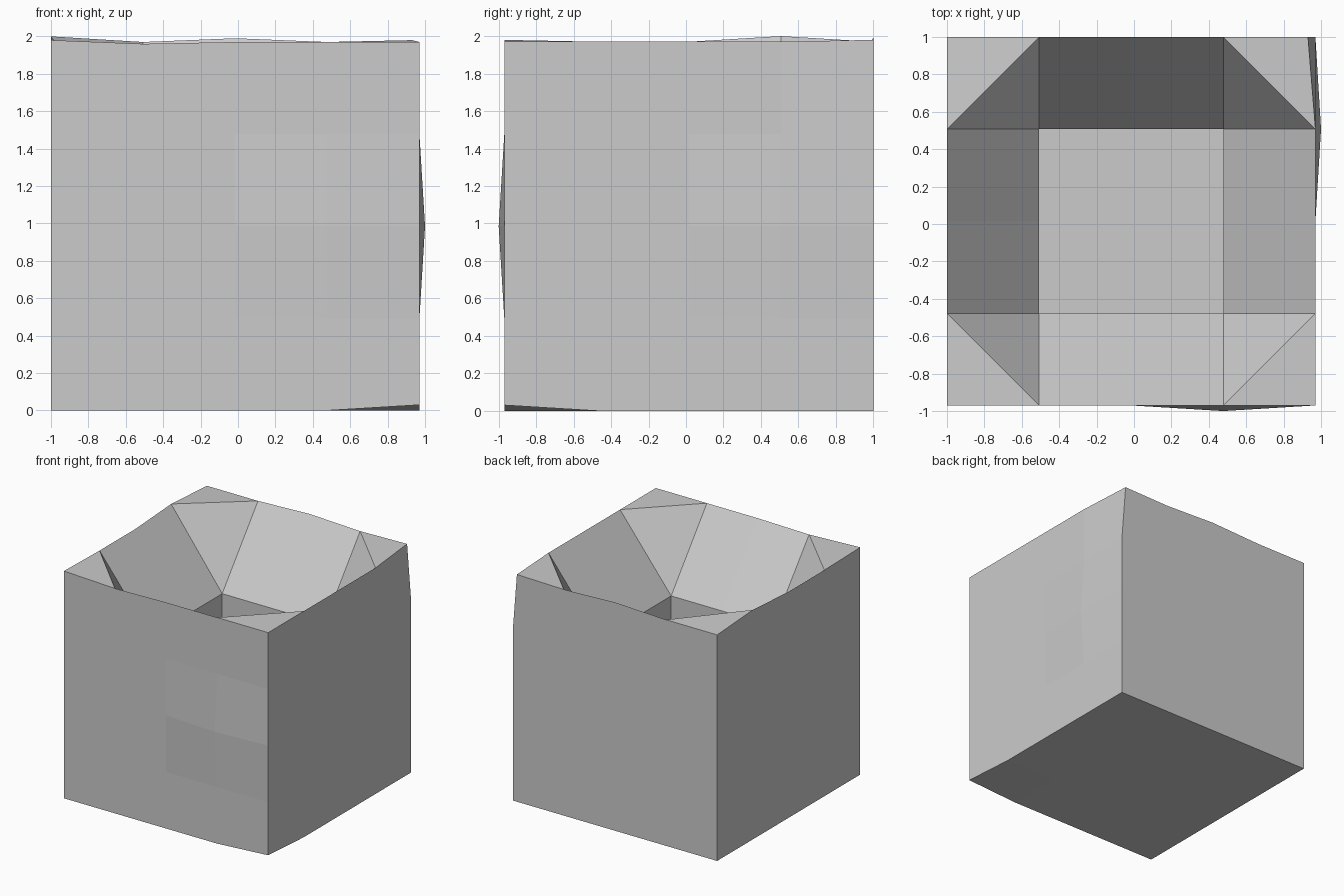
import bpy, bmesh
from mathutils import Vector

if "Cube" in bpy.data.objects:
    bpy.data.objects.remove(bpy.data.objects["Cube"])

SIDE = 1.97        # nominal block size
THROAT_Z = 1.35    # where the sloped mouth meets the straight shaft
FLOOR_Z = 0.7      # bottom of the shaft

bm = bmesh.new()

# Block: cube cut into a 4 x 4 grid on every side
bmesh.ops.create_cube(bm, size=2)
bmesh.ops.subdivide_edges(bm, edges=bm.edges[:], cuts=3, use_grid_fill=True)


def at(x, y, z):
    """Nearest vertex on the regular -1..1 grid."""
    p = Vector((x, y, z))
    return min(bm.verts, key=lambda v: (v.co - p).length)


# Remember the vertices that get a hand-worn nudge
nudges = [
    (at(1, 0.5, 0), (0.03, 0, 0)),
    (at(0.5, -1, 0), (0, -0.03, 0)),
    (at(1, -1, -1), (0, 0, 0.03)),
    (at(1, 1, 1), (-0.04, 0, 0.01)),
    (at(-1, 0.5, 1), (0, 0, 0.03)),
    (at(-1, -1, 1), (0, 0, 0.01)),
    (at(0, 1, 1), (0, 0, 0.02)),
    (at(-0.5, -1, 1), (0, 0, -0.01)),
]

# Corner quads of the top are split so each corner keeps a flat triangle
for sx in (-1, 1):
    for sy in (-1, 1):
        bmesh.ops.connect_verts(bm, verts=[at(sx, sy / 2, 1), at(sx / 2, sy, 1)])

inner = [v for v in bm.verts
         if v.co.z > 0.9 and abs(v.co.x) < 0.6 and abs(v.co.y) < 0.6]
inner_set = set(inner)
throat = [f for f in bm.faces if all(v in inner_set for v in f.verts)]

# Place the block in its final size
for v in bm.verts:
    v.co = Vector((-1 + (v.co.x + 1) * SIDE / 2,
                   1 + (v.co.y - 1) * SIDE / 2,
                   (v.co.z + 1) * SIDE / 2))

# Sloped mouth, then a straight shaft below it
for v in inner:
    v.co.z = THROAT_Z
for v, d in nudges:
    v.co += Vector(d)
ext = bmesh.ops.extrude_face_region(bm, geom=throat)
for g in ext["geom"]:
    if isinstance(g, bmesh.types.BMVert):
        g.co.z = FLOOR_Z
old = [f for f in throat if f.is_valid]
if old:
    bmesh.ops.delete(bm, geom=old, context='FACES')
bmesh.ops.recalc_face_normals(bm, faces=bm.faces[:])

mesh = bpy.data.meshes.new("hollow_block")
bm.to_mesh(mesh)
bm.free()
obj = bpy.data.objects.new("hollow_block", mesh)
bpy.context.collection.objects.link(obj)
